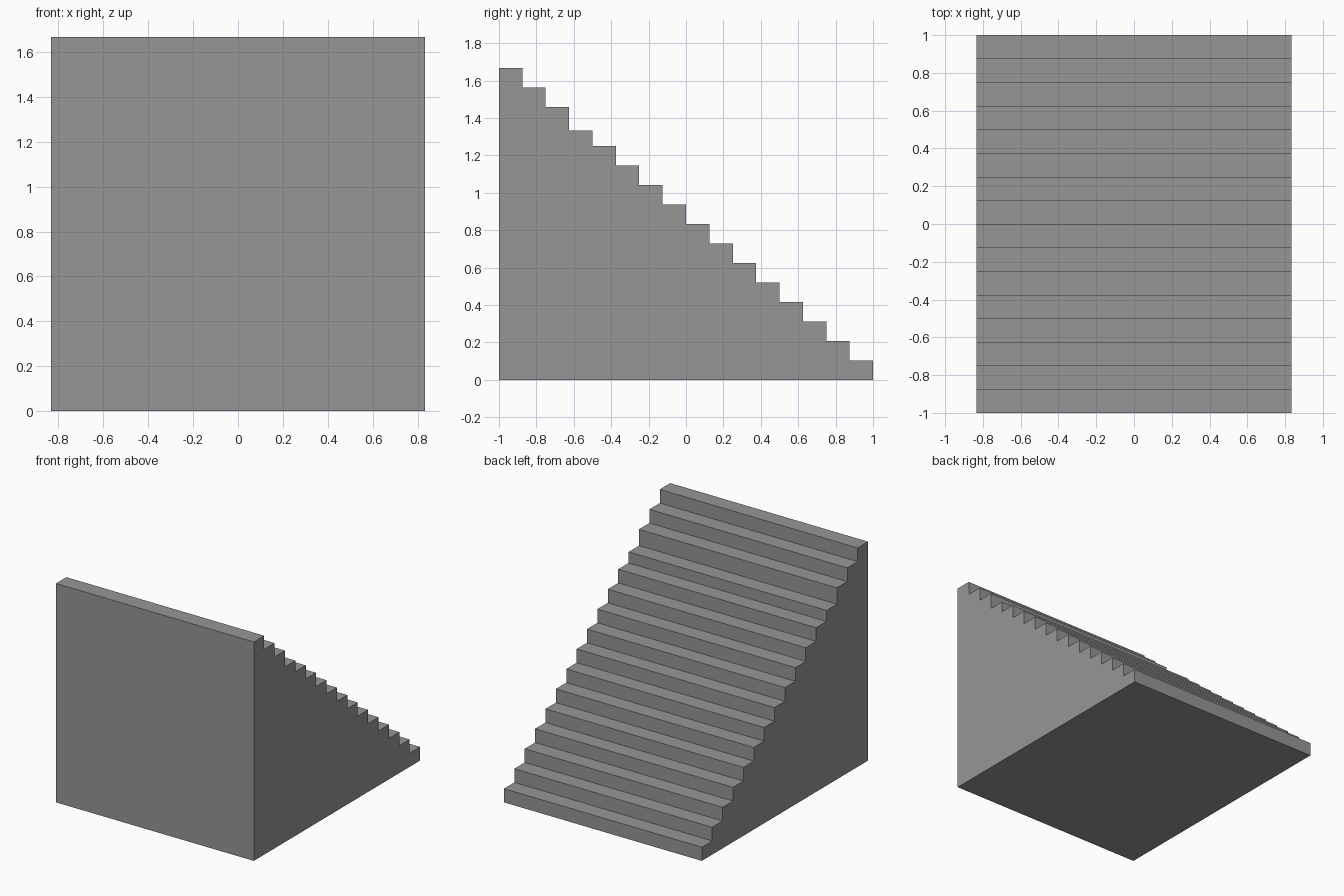
import bpy
import bmesh

cube = bpy.data.objects.get("Cube")
if cube:
    bpy.data.objects.remove(cube, do_unlink=True)

STEPS = 16
WIDTH = 1.667
TREAD = 2 / STEPS
RISE = WIDTH / STEPS

# Plain grey for the whole block
grey = bpy.data.materials.new("stone grey")
grey.use_nodes = True
colour = (0.305, 0.305, 0.305, 1)
grey.diffuse_color = colour
grey.node_tree.nodes["Principled BSDF"].inputs["Base Color"].default_value = colour

# Stepped side profile: tall plain wall at the front, stairs descending to the back
profile = [(-1, 0)]
for i in range(STEPS):
    top = (STEPS - i) * RISE
    if i == 3:
        top -= 0.02  # this one tread sits slightly low
    profile += [(-1 + i * TREAD, top), (-1 + (i + 1) * TREAD, top)]
profile.append((1, 0))

# Extrude the profile across the width
bm = bmesh.new()
side = bm.faces.new([bm.verts.new((-WIDTH / 2, y, z)) for y, z in profile])
result = bmesh.ops.extrude_face_region(bm, geom=[side], use_keep_orig=True)
moved = [v for v in result["geom"] if isinstance(v, bmesh.types.BMVert)]
bmesh.ops.translate(bm, verts=moved, vec=(WIDTH, 0, 0))
bmesh.ops.recalc_face_normals(bm, faces=bm.faces)

mesh = bpy.data.meshes.new("staircase")
bm.to_mesh(mesh)
bm.free()
mesh.materials.append(grey)
staircase = bpy.data.objects.new("staircase", mesh)
bpy.context.collection.objects.link(staircase)
